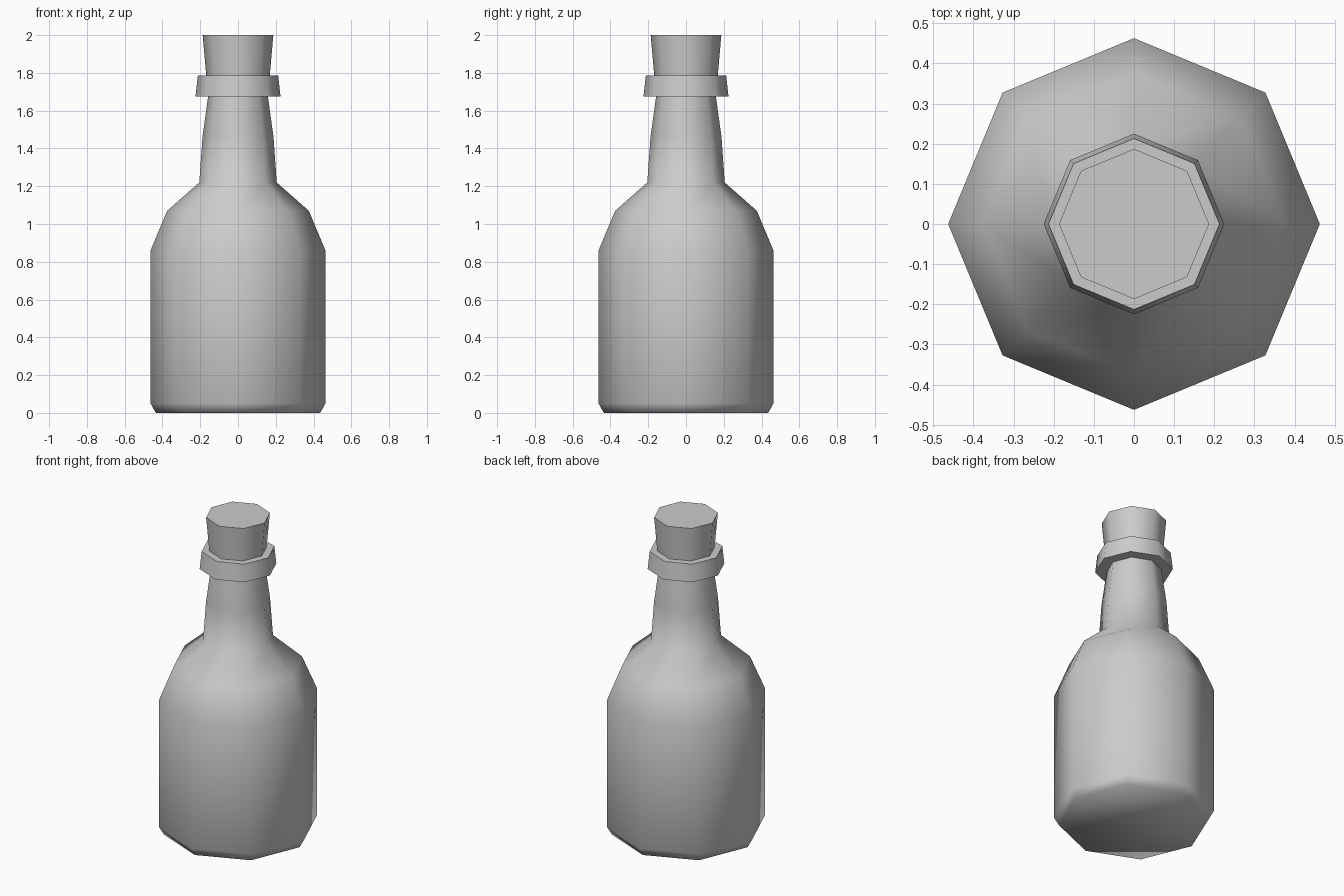
import bpy
import bmesh
from math import cos, sin, pi, radians

cube = bpy.data.objects.get("Cube")
if cube:
    bpy.data.objects.remove(cube, do_unlink=True)

SIDES = 8

grey = bpy.data.materials.new("plain grey")
grey.use_nodes = True
colour = (0.6, 0.6, 0.6, 1)
grey.diffuse_color = colour
grey.node_tree.nodes["Principled BSDF"].inputs["Base Color"].default_value = colour


def lathe(name, profile, sharp_angle):
    """Spin a bottom-to-top (radius, height) profile into a capped octagonal solid."""
    bm = bmesh.new()
    rings = [[bm.verts.new((r * cos(2 * pi * i / SIDES), r * sin(2 * pi * i / SIDES), z))
              for i in range(SIDES)] for r, z in profile]
    for low, high in zip(rings, rings[1:]):
        for i in range(SIDES):
            j = (i + 1) % SIDES
            bm.faces.new((low[i], low[j], high[j], high[i]))
    bm.faces.new(rings[0][::-1])
    bm.faces.new(rings[-1])
    mesh = bpy.data.meshes.new(name)
    bm.to_mesh(mesh)
    bm.free()
    mesh.materials.append(grey)
    obj = bpy.data.objects.new(name, mesh)
    bpy.context.collection.objects.link(obj)
    bpy.ops.object.select_all(action="DESELECT")
    obj.select_set(True)
    bpy.context.view_layer.objects.active = obj
    bpy.ops.object.shade_smooth_by_angle(angle=radians(sharp_angle))
    return obj


# Bottle: bevelled base, straight wall, rounded shoulder and tapering neck
lathe("bottle_body", [(0.435, 0), (0.463, 0.05), (0.463, 0.86), (0.375, 1.07),
                      (0.205, 1.22), (0.188, 1.46), (0.155, 1.70)], 75)

# Collar around the mouth
lathe("neck_collar", [(0.225, 1.675), (0.213, 1.785)], 50)

# Stopper, widening towards the top
lathe("cork", [(0.165, 1.75), (0.187, 2.0)], 50)
